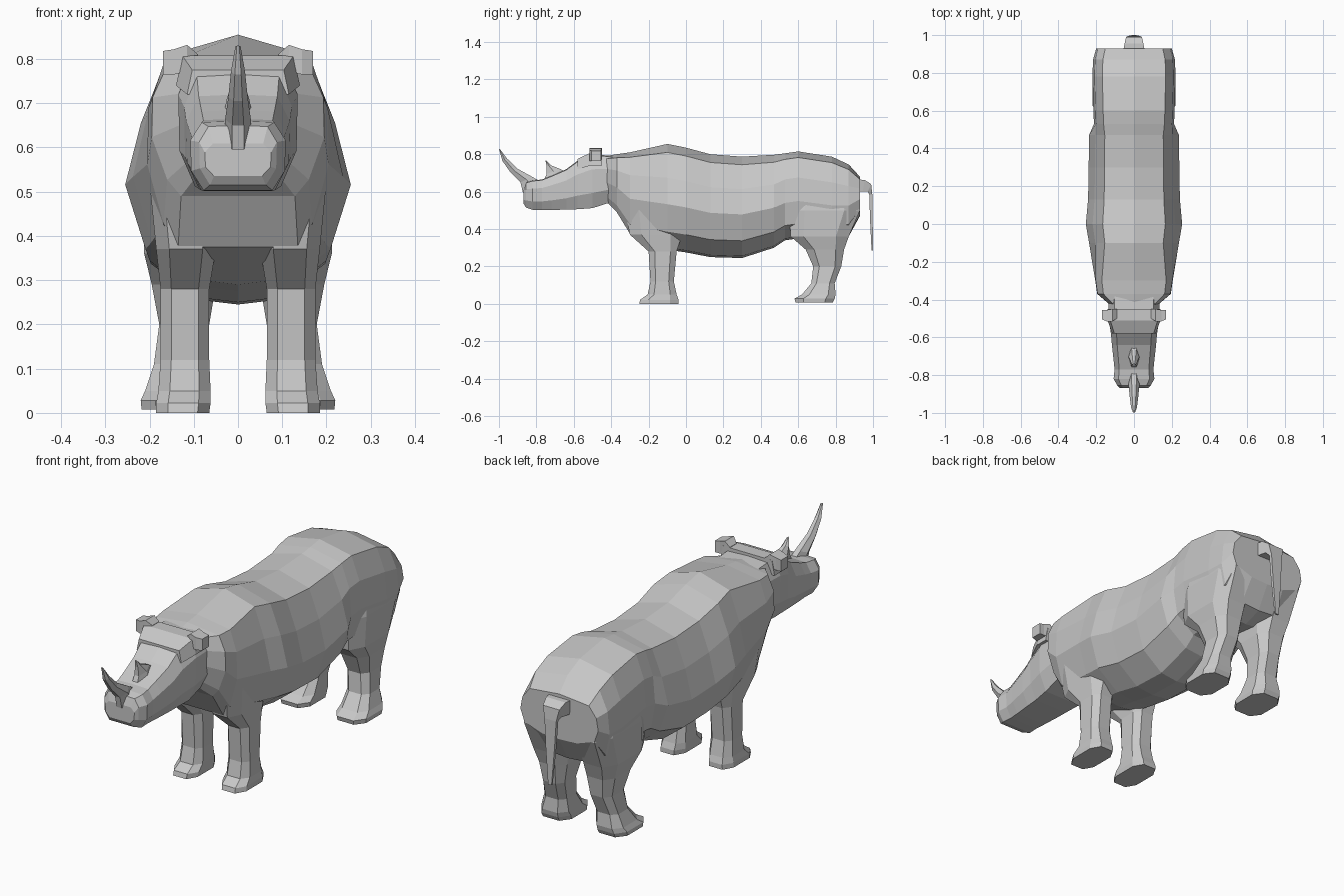
import bpy, bmesh
from mathutils import Vector

hide = bpy.data.materials.new("grey_hide")
hide.diffuse_color = (0.58, 0.58, 0.58, 1)


def loft(name, rings):
    """Skin a list of equal-length point rings and cap both ends."""
    bm = bmesh.new()
    rows = [[bm.verts.new(p) for p in r] for r in rings]
    n = len(rows[0])
    for a, b in zip(rows, rows[1:]):
        for i in range(n):
            j = (i + 1) % n
            bm.faces.new((a[i], a[j], b[j], b[i]))
    bm.faces.new(rows[0])
    bm.faces.new(rows[-1])
    bmesh.ops.recalc_face_normals(bm, faces=bm.faces)
    me = bpy.data.meshes.new(name)
    bm.to_mesh(me)
    bm.free()
    me.materials.append(hide)
    ob = bpy.data.objects.new(name, me)
    bpy.context.collection.objects.link(ob)
    return ob


def mirror_x(ob):
    ob.modifiers.new("mirror", 'MIRROR')


def section(y, top, bot, w, profile, lean=0):
    """Symmetric cross-section from (width, height) fractions; lean tilts it in y."""
    half = [(w * a, y + lean * (0.5 - b), bot + (top - bot) * b) for a, b in profile]
    return half + [(-x, yy, z) for x, yy, z in reversed(half) if x > 1e-6]


# Body: y, top, bottom, half width
body_profile = [(0, 1), (0.65, 0.92), (0.86, 0.68), (1, 0.43), (0.82, 0.17), (0.38, 0.02), (0, 0)]
chest_profile = [(0, 1), (0.83, 0.94), (0.99, 0.72), (1, 0.43), (0.82, 0.12), (0.66, 0.0), (0, 0)]
rear_profile = [(0, 1), (0.76, 0.93), (0.95, 0.70), (1, 0.43), (0.90, 0.17), (0.45, 0.02), (0, 0)]
body = [section(-0.43, 0.79, 0.55, 0.125, chest_profile),
        section(-0.37, 0.80, 0.49, 0.195, chest_profile),
        section(-0.30, 0.81, 0.375, 0.205, chest_profile)]
for y, top, bot, w in [(-0.10, 0.855, 0.29, 0.238), (0.0, 0.835, 0.275, 0.255),
                       (0.13, 0.80, 0.25, 0.243), (0.30, 0.787, 0.245, 0.24),
                       (0.47, 0.797, 0.30, 0.238)]:
    body.append(section(y, top, bot, w, body_profile))
for y, top, bot, w in [(0.53, 0.805, 0.34, 0.212), (0.60, 0.815, 0.35, 0.215),
                       (0.78, 0.787, 0.33, 0.22), (0.87, 0.745, 0.36, 0.217),
                       (0.93, 0.68, 0.47, 0.20)]:
    body.append(section(y, top, bot, w, rear_profile))
loft("body", body)

# Head and muzzle
head_profile = [(0, 1), (0.76, 0.98), (1, 0.72), (0.98, 0.28), (0.72, 0), (0, 0)]
loft("head", [section(y, t, b, w, head_profile) for y, t, b, w in [
    (-0.38, 0.79, 0.55, 0.135), (-0.50, 0.80, 0.512, 0.135), (-0.58, 0.765, 0.506, 0.122),
    (-0.64, 0.72, 0.504, 0.117), (-0.72, 0.685, 0.502, 0.108), (-0.77, 0.665, 0.502, 0.103),
    (-0.82, 0.66, 0.503, 0.108), (-0.855, 0.65, 0.515, 0.088), (-0.868, 0.61, 0.535, 0.075)]])
# Brow plate between the ears
loft("brow", [section(y, t, b, w, [(0, 1), (0.9, 1), (1, 0), (0, 0)]) for y, t, b, w in [
    (-0.45, 0.808, 0.74, 0.14), (-0.51, 0.808, 0.74, 0.14), (-0.58, 0.775, 0.72, 0.115)]])


def strip(name, rows):
    """Tapered diamond tube: front and back edge points (y, z) and half width."""
    rings = []
    for (y0, z0), (y1, z1), w in rows:
        a, b = Vector((0, y0, z0)), Vector((0, y1, z1))
        m, s, t = (a + b) / 2, Vector((w, 0, 0)), Vector((w * 0.45, 0, 0))
        rings.append([a - t, a + t, m + s, b + t, b - t, m - s])
    return loft(name, rings)


# Horns
strip("front_horn", [((-0.872, 0.595), (-0.78, 0.655), 0.029),
                     ((-0.885, 0.65), (-0.82, 0.678), 0.029),
                     ((-0.94, 0.705), (-0.90, 0.722), 0.022),
                     ((-0.982, 0.765), (-0.957, 0.777), 0.016),
                     ((-1.0, 0.83), (-0.994, 0.827), 0.006)])
strip("rear_horn", [((-0.765, 0.65), (-0.64, 0.70), 0.032),
                    ((-0.745, 0.695), (-0.67, 0.72), 0.026),
                    ((-0.745, 0.735), (-0.72, 0.74), 0.016),
                    ((-0.752, 0.768), (-0.745, 0.765), 0.005)])

# Ears
ear = []
for x, z0, z1, y0, y1 in [(0.09, 0.76, 0.81, -0.50, -0.45), (0.115, 0.77, 0.832, -0.515, -0.45),
                          (0.145, 0.765, 0.822, -0.515, -0.455), (0.17, 0.765, 0.818, -0.505, -0.455)]:
    ear.append([(x, y0, z0), (x, y1, z0), (x, y1, z1), (x, y0, z1)])
mirror_x(loft("ear", ear))


# Legs: rings of z, front y, back y, inner x, outer x with cut corners
def leg(name, rows):
    rings = []
    for z, y0, y1, x0, x1 in rows:
        cx, cy = (x1 - x0) * 0.22, (y1 - y0) * 0.22
        rings.append([(x0, y0 + cy, z), (x0 + cx, y0, z), (x1 - cx, y0, z), (x1, y0 + cy, z),
                      (x1, y1 - cy, z), (x1 - cx, y1, z), (x0 + cx, y1, z), (x0, y1 - cy, z)])
    mirror_x(loft(name, rings))


leg("front_leg", [(0.52, -0.33, 0.02, 0.06, 0.20), (0.37, -0.30, -0.02, 0.05, 0.185),
                  (0.28, -0.20, -0.05, 0.065, 0.175), (0.12, -0.19, -0.065, 0.065, 0.175),
                  (0.05, -0.205, -0.05, 0.062, 0.18), (0.022, -0.245, -0.04, 0.062, 0.185),
                  (0.0, -0.25, -0.04, 0.065, 0.185)])
leg("rear_leg", [(0.66, 0.60, 0.90, 0.07, 0.195), (0.50, 0.55, 0.93, 0.055, 0.217),
                 (0.36, 0.56, 0.87, 0.045, 0.212), (0.29, 0.64, 0.845, 0.05, 0.195),
                 (0.20, 0.68, 0.83, 0.065, 0.178), (0.11, 0.67, 0.795, 0.075, 0.19),
                 (0.05, 0.62, 0.80, 0.07, 0.21), (0.028, 0.58, 0.795, 0.068, 0.22),
                 (0.008, 0.585, 0.785, 0.07, 0.218)])

# Tail: short root, then a thin hanging strip
tail = []
for (y0, z0), (y1, z1), w in [((0.90, 0.665), (0.90, 0.60), 0.06), ((0.955, 0.663), (0.945, 0.60), 0.05),
                              ((0.99, 0.64), (0.972, 0.60), 0.042), ((0.996, 0.585), (0.980, 0.585), 0.030),
                              ((0.998, 0.45), (0.984, 0.45), 0.022), ((1.0, 0.285), (0.992, 0.285), 0.009)]:
    tail.append([(-w, y0, z0), (w, y0, z0), (w, y1, z1), (-w, y1, z1)])
loft("tail", tail)
